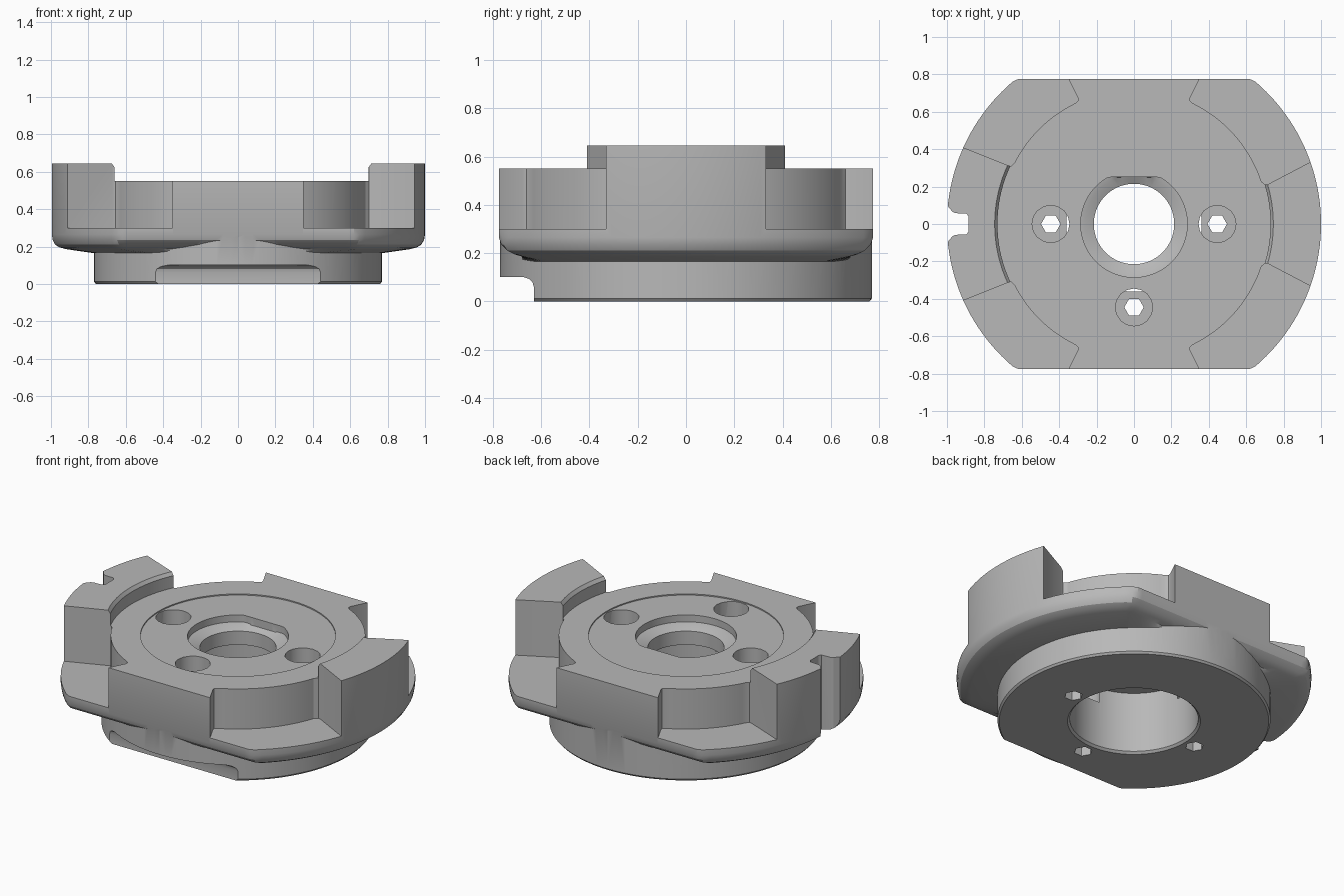
import bpy, bmesh, math
from mathutils import Vector

if "Cube" in bpy.data.objects:
    bpy.data.objects.remove(bpy.data.objects["Cube"])

steel = bpy.data.materials.new("steel_grey")
steel.diffuse_color = (0.48, 0.48, 0.48, 1)
steel.use_nodes = True
steel.node_tree.nodes["Principled BSDF"].inputs["Base Color"].default_value = steel.diffuse_color


def loft(name, rings):
    """Closed solid through matching rings of 3D points."""
    bm = bmesh.new()
    loops = [[bm.verts.new(p) for p in r] for r in rings]
    n = len(loops[0])
    for a, b in zip(loops, loops[1:]):
        for i in range(n):
            j = (i + 1) % n
            bm.faces.new((a[i], a[j], b[j], b[i]))
    bm.faces.new(loops[0][::-1])
    bm.faces.new(loops[-1])
    bmesh.ops.recalc_face_normals(bm, faces=bm.faces)
    me = bpy.data.meshes.new(name)
    bm.to_mesh(me)
    bm.free()
    ob = bpy.data.objects.new(name, me)
    bpy.context.collection.objects.link(ob)
    return ob


def disc(r, z, lo=-9, hi=9, n=96, cx=0, cy=0):
    """Circle with its y range clipped flat."""
    pts = []
    for i in range(n):
        a = 2 * math.pi * i / n
        pts.append((cx + r * math.cos(a), cy + min(hi, max(lo, r * math.sin(a))), z))
    return pts


def prism(name, outline, z0, z1):
    return loft(name, [[(x, y, z) for x, y in outline] for z in (z0, z1)])


def combine(target, tool, op='DIFFERENCE'):
    """Apply a boolean and drop the tool."""
    m = target.modifiers.new("bool", 'BOOLEAN')
    m.operation, m.solver, m.object = op, 'EXACT', tool
    dg = bpy.context.evaluated_depsgraph_get()
    me = bpy.data.meshes.new_from_object(target.evaluated_get(dg))
    target.modifiers.clear()
    target.data = me
    bpy.data.objects.remove(tool)


# Flange blank: round, flattened front and back, rounded lower rim
blank = [(.74, .68, .16), (.92, .68, .186), (.955, .71, .195), (.98, .74, .21),
         (.995, .765, .235), (1, .775, .265), (1, .775, .645)]
body = loft("adapter_body", [disc(r, z, -y, y, 160) for r, y, z in blank])

# Round foot below the flange
foot = [(.76, 0), (.77, .012), (.77, .28)]
combine(body, loft("foot", [disc(r, z, n=128) for r, z in foot]), 'UNION')

# Flat step at the front of the foot
step = [(-1.2, -.1), (-.63, -.1), (-.63, .06), (-.636, .08), (-.65, .093), (-.67, .1), (-1.2, .1)]
combine(body, loft("front_step", [[(x, y, z) for y, z in step] for x in (-1, 1)]))

# Lower the middle, leaving the two side lugs tall
top = [(.73, .55), (.73, .625), (.745, .645), (.745, .8)]
combine(body, loft("top_cut", [disc(r, z, n=128) for r, z in top]))
for s in (-1, 1):
    y0, y1 = sorted((s * .5, s * 1.1))
    combine(body, prism("wedge_cut", [(-.62, y0), (.62, y0), (.62, y1), (-.62, y1)], .55, .8))

# Four open pockets between the lugs and the wedges
for sx, lug, a0 in ((1, [(1.18, .45), (.94, .33), (.715, .212), (.70, .21)], 18.5),
                    (-1, [(1.18, .516), (.914, .41), (.67, .312), (.655, .31)], 27)):
    arc = [(.718 * math.cos(math.radians(a0 + (64 - a0) * i / 20)),
            .718 * math.sin(math.radians(a0 + (64 - a0) * i / 20))) for i in range(21)]
    outline = lug + arc + [(.298, .66), (.30, .675), (.35, .775), (.40, .875), (1.18, .875)]
    for sy in (-1, 1):
        combine(body, prism("pocket", [(sx * x, sy * y) for x, y in outline], .30, .9))

# Shallow round recess in the top
combine(body, loft("recess", [disc(.55, z) for z in (.543, .7)]))

# Central bore: flatted counterbore, narrow lip, wide lower bore
seat = [(.215, .30), (.215, .475), (.262, .495), (.285, .5), (.285, .7)]
combine(body, loft("seat", [disc(r, z, hi=.25) for r, z in seat]))
bore = [(.375, -.1), (.375, 0), (.362, .013), (.362, .39)]
combine(body, loft("lower_bore", [disc(r, z) for r, z in bore]))

# Three screw holes with counterbores
for cx, cy in ((-.445, 0), (.445, 0), (0, -.445)):
    combine(body, loft("screw_head", [disc(.1, z, n=16, cx=cx, cy=cy) for z in (.3, .7)]))
    combine(body, loft("screw_hole", [disc(.052, z, n=6, cx=cx, cy=cy) for z in (-.1, .4)]))

# Keyway in the left lug
half = [(-1.1, .1), (-.995, .095), (-.97, .065), (-.955, .058), (-.895, .055), (-.885, .04)]
combine(body, prism("keyway", half + [(x, -y) for x, y in half[::-1]], .05, .9))

# Finish
body.data.materials.clear()
body.data.materials.append(steel)
for p in body.data.polygons:
    p.material_index = 0
bpy.context.view_layer.objects.active = body
body.select_set(True)
bpy.ops.object.shade_smooth_by_angle(angle=math.radians(25))
